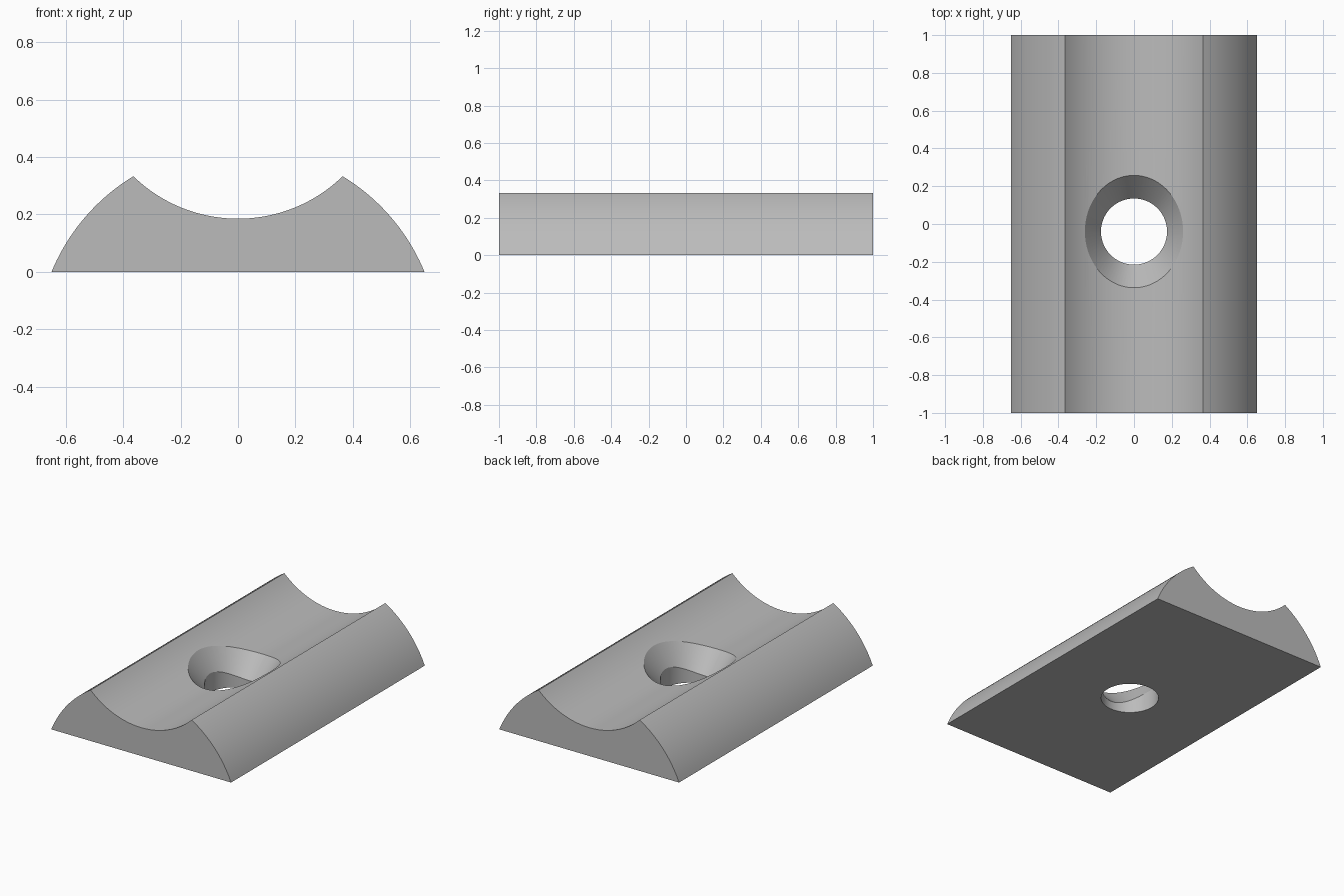
import bpy, bmesh, math

if "Cube" in bpy.data.objects:
    bpy.data.objects.remove(bpy.data.objects["Cube"])

GROOVE_R, GROOVE_Z = 0.524, 0.709      # groove arc radius and centre height
BACK_R, BACK_Z = 0.703, -0.268         # outer arc radius and centre height
HOLE_R, HOLE_Y = 0.175, -0.04
SEG = 96

grey = bpy.data.materials.new("plain grey")
grey.diffuse_color = (0.5, 0.5, 0.5, 1)
grey.use_nodes = True
grey.node_tree.nodes["Principled BSDF"].inputs["Base Color"].default_value = grey.diffuse_color


def make_object(name, bm):
    bmesh.ops.recalc_face_normals(bm, faces=bm.faces[:])
    mesh = bpy.data.meshes.new(name)
    bm.to_mesh(mesh)
    bm.free()
    mesh.materials.append(grey)
    ob = bpy.data.objects.new(name, mesh)
    bpy.context.collection.objects.link(ob)
    return ob


def arc(r, cz, a0, a1, n):
    return [(r * math.sin(a0 + (a1 - a0) * i / n),
             cz + r * math.cos(a0 + (a1 - a0) * i / n)) for i in range(n + 1)]


# Saddle block: flat base, convex flanks, concave groove
foot, ridge = math.asin(0.65 / BACK_R), math.asin(0.365 / BACK_R)
lip = math.asin(0.365 / GROOVE_R)
profile = arc(BACK_R, BACK_Z, foot, ridge, 20)
profile[0] = (0.65, 0.0)
groove = arc(-GROOVE_R, GROOVE_Z, -lip, lip, 48)
left_flank = [(-x, z) for x, z in reversed(profile)]
profile += groove[1:-1] + left_flank

bm = bmesh.new()
face = bm.faces.new([bm.verts.new((x, -1, z)) for x, z in profile])
ext = bmesh.ops.extrude_face_region(bm, geom=[face])
bmesh.ops.translate(bm, vec=(0, 2, 0),
                    verts=[v for v in ext["geom"] if isinstance(v, bmesh.types.BMVert)])
block = make_object("saddle_block", bm)

# Cutter: round hole with a chamfer that follows the groove
rings = [[], [], [], []]
for i in range(SEG):
    c, s = math.cos(math.tau * i / SEG), math.sin(math.tau * i / SEG)
    x0, y0, z0 = HOLE_R * c, HOLE_R * s, 0.055 + 0.07 * c * c
    x1, y1 = 0.26 * c, 0.2975 * s
    z1 = GROOVE_Z - math.sqrt(GROOVE_R ** 2 - x1 ** 2)
    x2, y2, z2 = (a + (b - a) * 1.4 for a, b in ((x0, x1), (y0, y1), (z0, z1)))
    for ring, co in zip(rings, ((x0, y0, -0.1), (x0, y0, z0), (x2, y2, z2), (x2, y2, 0.6))):
        ring.append((co[0], co[1] + HOLE_Y, co[2]))
bm = bmesh.new()
vr = [[bm.verts.new(p) for p in ring] for ring in rings]
for a, b in zip(vr, vr[1:]):
    for i in range(SEG):
        j = (i + 1) % SEG
        bm.faces.new((a[i], a[j], b[j], b[i]))
bm.faces.new(vr[0])
bm.faces.new(vr[-1])
cutter = make_object("hole_cutter", bm)
cutter.hide_render = True

# Cut the hole and bake the result
mod = block.modifiers.new("hole", 'BOOLEAN')
mod.operation, mod.solver, mod.object = 'DIFFERENCE', 'EXACT', cutter
bpy.context.view_layer.objects.active = block
block.select_set(True)
bpy.ops.object.modifier_apply(modifier="hole")
bpy.data.objects.remove(cutter)
bpy.ops.object.shade_smooth_by_angle(angle=math.radians(20))
